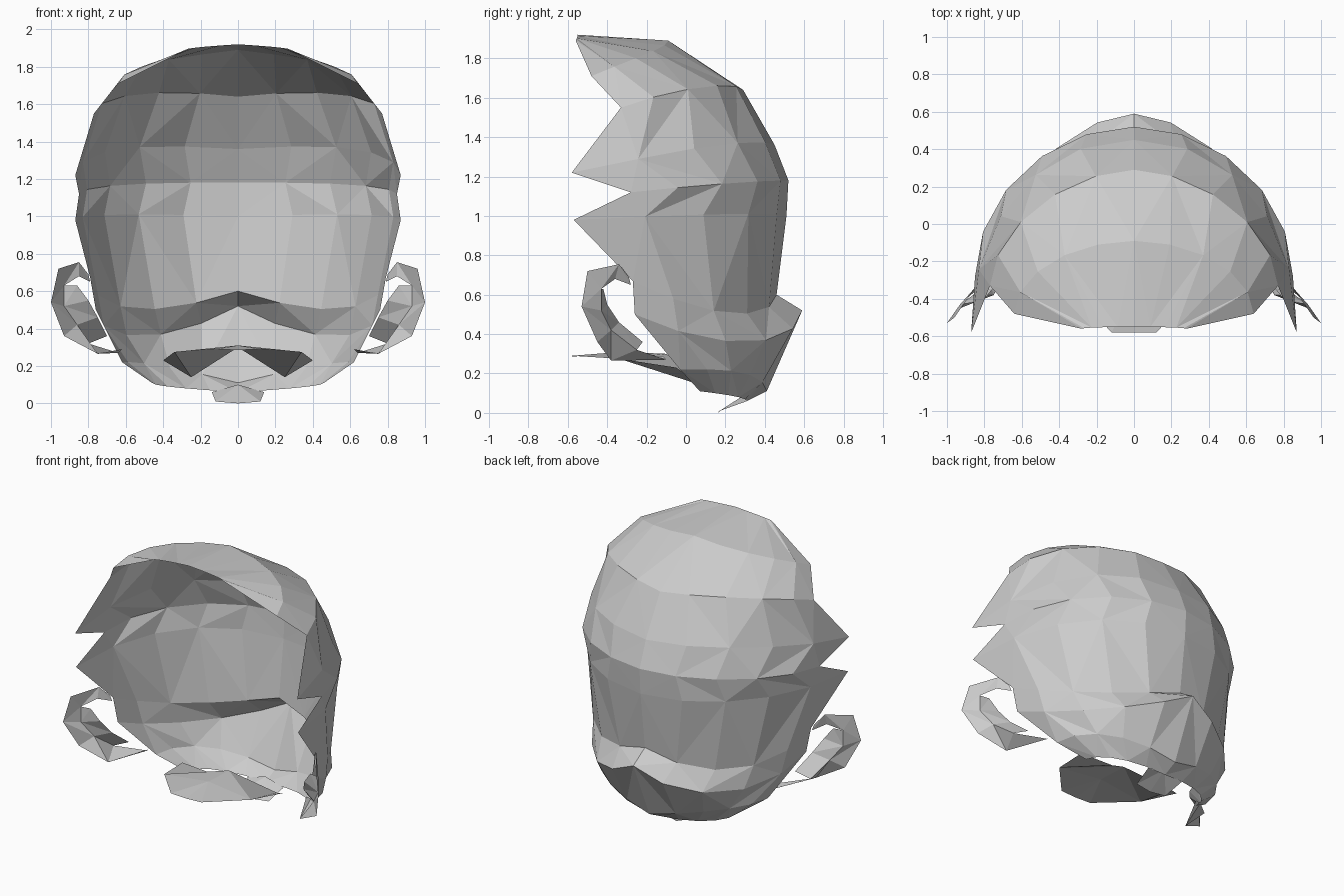
import bpy
import math

cube = bpy.data.objects.get("Cube")
if cube:
    bpy.data.objects.remove(cube, do_unlink=True)

grey = bpy.data.materials.new("light_grey")
grey.use_nodes = True
grey.diffuse_color = (0.6, 0.6, 0.6, 1)
for node in grey.node_tree.nodes:
    if node.type == "BSDF_PRINCIPLED":
        node.inputs["Base Color"].default_value = grey.diffuse_color


def mirrored_object(name, verts, faces):
    """Make a flat shaded half mesh and mirror it across x."""
    mesh = bpy.data.meshes.new(name)
    mesh.from_pydata(verts, [], faces)
    mesh.materials.append(grey)
    obj = bpy.data.objects.new(name, mesh)
    bpy.context.collection.objects.link(obj)
    mirror = obj.modifiers.new("Mirror", "MIRROR")
    mirror.use_clip = True
    mirror.merge_threshold = 0.002
    return obj


def loft(name, rows, flip=False):
    """Skin rows of equal length with triangles in an alternating pattern."""
    count = len(rows[0])
    faces = []
    for r in range(len(rows) - 1):
        for i in range(count - 1):
            a, b = r * count + i, r * count + i + 1
            c, d = b + count, a + count
            pair = [(a, b, c), (a, c, d)] if (r + i) % 2 else [(a, b, d), (b, c, d)]
            faces += [f[::-1] for f in pair] if flip else pair
    return mirrored_object(name, [p for row in rows for p in row], faces)


def arc_row(centre, rim, power, dip, steps=5):
    """Arc from the back centre line (y, z) round to a rim point (x, y, z)."""
    row = []
    for i in range(steps + 1):
        t = math.pi / 2 * i / steps
        s, c = math.sin(t) ** power, max(math.cos(t), 0) ** power
        if i == steps:
            c = 0
        row.append((rim[0] * s,
                    rim[1] + (centre[0] - rim[1]) * c,
                    centre[1] + (rim[2] - centre[1]) * i / steps + dip * math.sin(2 * t)))
    return row


# Open shell: back centre, jagged front rim, fullness of the arc, sag
shell_rows = [
    ((-.55, 1.92), (.28, -.56, 1.89), 1, 0),
    ((-.09, 1.89), (.64, -.48, 1.71), 1.03, .02),
    ((.29, 1.64), (.77, -.33, 1.55), 1.13, .06),
    ((.45, 1.36), (.87, -.58, 1.22), .95, .07),
    ((.52, 1.18), (.85, -.28, 1.12), 1.03, .02),
    ((.51, 1), (.87, -.57, .98), .93, .02),
    ((.46, .6), (.79, -.27, .67), 1.08, -.13),
    ((.59, .52), (.76, -.26, .5), 1.15, -.15),
    ((.41, .11), (.62, -.03, .22), 1, .04),
    ((.31, .06), (.46, .07, .11), .95, 0),
]
loft("head_shell", [arc_row(*row) for row in shell_rows], flip=True)

# Ears: a curled outer band and a broad cupped inner fold
helix = [(.8, -.29, .69), (.85, -.34, .755), (.96, -.5, .72),
         (1, -.53, .54), (.93, -.45, .36), (.75, -.38, .265), (.62, -.12, .29)]
fold = [(.79, -.28, .65), (.85, -.36, .68), (.93, -.43, .63),
        (.93, -.43, .52), (.86, -.38, .42), (.8, -.25, .32), (.64, -.1, .27)]
cup = [(.86, -.42, .63), (.8, -.4, .55), (.75, -.34, .46), (.7, -.22, .36)]
loft("ear_band", [helix, fold])
loft("ear_cup", [fold[2:-1], cup])

# Mouth plate: a drooping wing with a narrow front lip
mirrored_object("mouth_plate",
                [(0, -.58, .285), (.12, -.58, .29), (.34, -.34, .275), (.4, -.05, .23),
                 (.25, .08, .14), (0, -.1, .3), (0, -.33, .31)],
                [(0, 1, 6), (1, 2, 6), (2, 5, 6), (2, 4, 5), (2, 3, 4)])

# Chin flap curling forward under the shell
mirrored_object("chin_flap",
                [(0, .31, .1), (.14, .31, .06), (.12, .17, .01), (0, .16, 0)],
                [(0, 2, 1), (0, 3, 2)])
